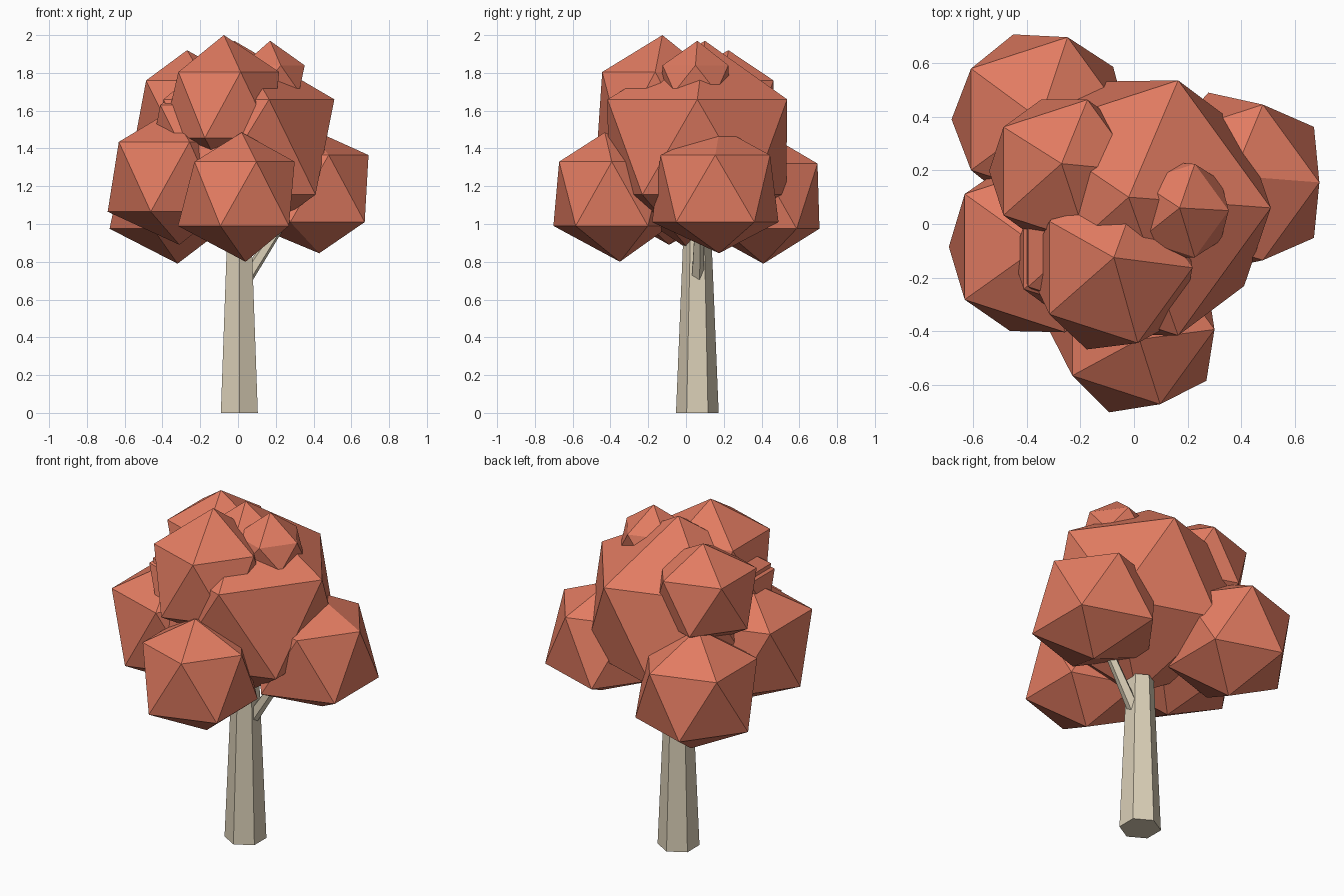
import bpy
from mathutils import Vector

cube = bpy.data.objects.get("Cube")
if cube:
    bpy.data.objects.remove(cube, do_unlink=True)


def make_material(name, color):
    mat = bpy.data.materials.new(name)
    mat.use_nodes = True
    mat.diffuse_color = (*color, 1)
    mat.node_tree.nodes["Principled BSDF"].inputs["Base Color"].default_value = (*color, 1)
    return mat


leaf_red = make_material("leaf_red", (0.76, 0.2, 0.12))
bark_tan = make_material("bark_tan", (0.7, 0.62, 0.47))


def finish(name, mat):
    obj = bpy.context.object
    obj.name = name
    obj.data.name = name
    obj.data.materials.append(mat)
    return obj


def leaf_clump(name, centre, upper, lower, top, bottom):
    """Irregular icosahedron: two five-point rings, each (radius, z), between two tips."""
    origin = Vector((*centre, (upper[1] + lower[1]) / 2))
    bpy.ops.mesh.primitive_ico_sphere_add(subdivisions=1, radius=1, location=origin)
    obj = finish(name, leaf_red)
    for v in obj.data.vertices:
        is_upper = v.co.z > 0
        if abs(v.co.z) > 0.9:
            point = Vector(top if is_upper else bottom)
        else:
            radius, height = upper if is_upper else lower
            ring = v.co.xy.normalized() * radius + Vector(centre)
            point = Vector((ring.x, ring.y, height))
        v.co = point - origin


def limb(name, start, end, r_start, r_end, sides):
    """Tapered prism running between two points."""
    start, end = Vector(start), Vector(end)
    axis = end - start
    bpy.ops.mesh.primitive_cone_add(vertices=sides, radius1=r_start, radius2=r_end,
                                    depth=axis.length, location=(start + end) / 2)
    obj = finish(name, bark_tan)
    obj.rotation_mode = "QUATERNION"
    obj.rotation_quaternion = Vector((0, 0, 1)).rotation_difference(axis)


# Trunk and side branch
limb("trunk", (0.007, 0.06, 0), (0.007, 0.06, 0.92), 0.113, 0.075, 6)
limb("side_branch", (0.03, 0.06, 0.69), (0.26, 0.07, 1.05), 0.037, 0.025, 5)

# Large core of the crown
leaf_clump("crown_core", (0.01, 0.06), (0.5, 1.66), (0.495, 1.155),
           top=(-0.02, 0.1, 1.97), bottom=(0, 0.02, 0.86))

# Lower ring of clumps
leaf_clump("lower_front_clump", (0.007, -0.393), (0.293, 1.33), (0.325, 0.99),
           top=(0.02, -0.43, 1.485), bottom=(0.04, -0.35, 0.8))
leaf_clump("lower_left_clump", (0.386, 0.155), (0.305, 1.365), (0.352, 1.01),
           top=(0.37, 0.18, 1.51), bottom=(0.43, 0.175, 0.845))
leaf_clump("lower_back_clump", (-0.347, 0.39), (0.322, 1.32), (0.333, 0.975),
           top=(-0.35, 0.39, 1.5), bottom=(-0.32, 0.41, 0.79))
leaf_clump("lower_right_clump", (-0.36, -0.085), (0.335, 1.435), (0.33, 1.065),
           top=(-0.355, -0.085, 1.6), bottom=(-0.31, -0.09, 0.89))

# Upper clumps
leaf_clump("top_front_clump", (-0.077, -0.163), (0.295, 1.805), (0.32, 1.455),
           top=(-0.075, -0.125, 2), bottom=(-0.077, -0.16, 1.27))
leaf_clump("top_back_clump", (-0.26, 0.197), (0.28, 1.76), (0.28, 1.475),
           top=(-0.27, 0.225, 1.92), bottom=(-0.26, 0.19, 1.31))
leaf_clump("top_left_clump", (0.17, 0.05), (0.183, 1.84), (0.19, 1.7),
           top=(0.17, 0.06, 1.97), bottom=(0.17, 0.05, 1.58))
leaf_clump("top_right_clump", (-0.25, -0.125), (0.2, 1.63), (0.2, 1.43),
           top=(-0.25, -0.125, 1.755), bottom=(-0.25, -0.125, 1.305))
